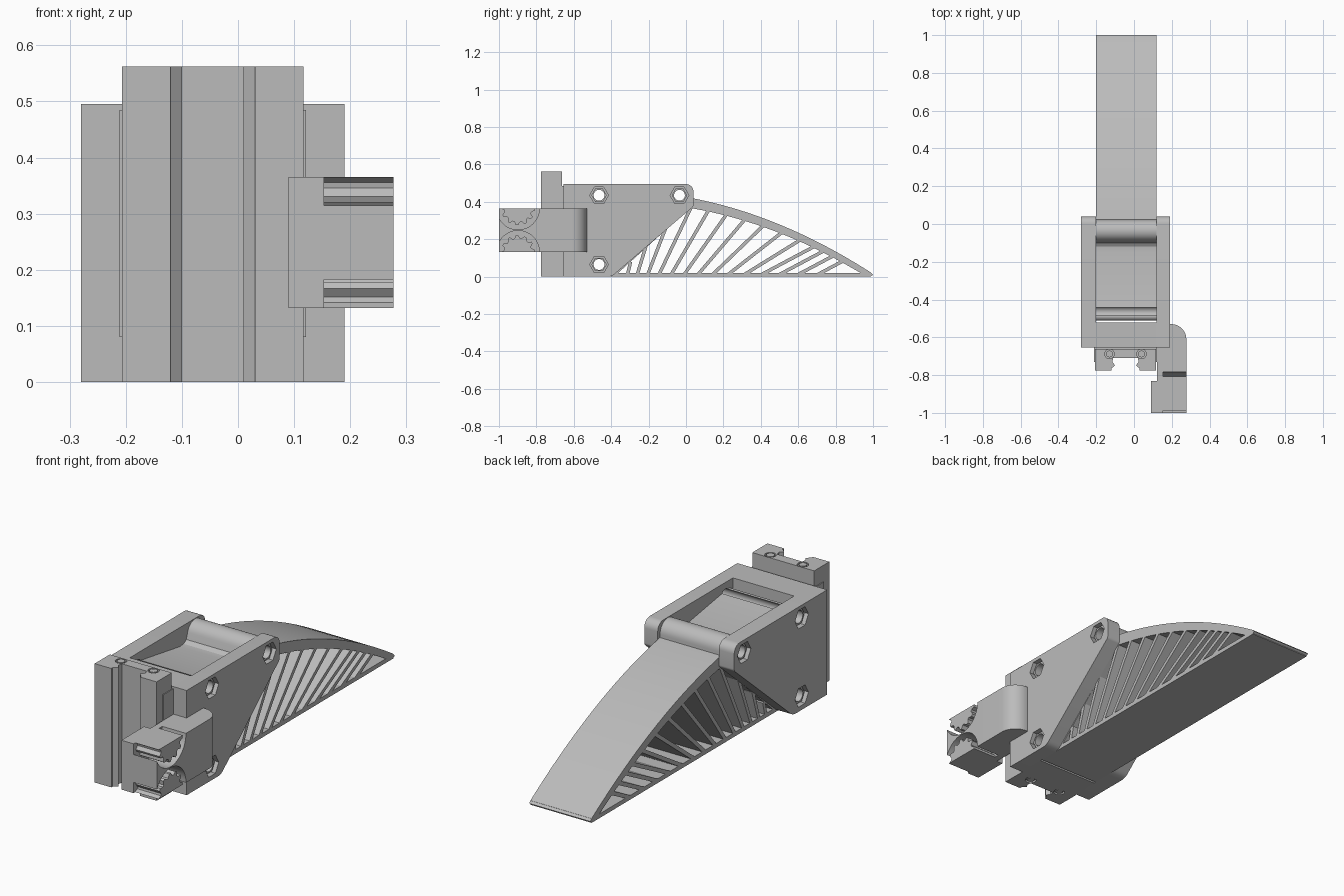
import bpy, bmesh, math

cube = bpy.data.objects.get("Cube")
if cube:
    bpy.data.objects.remove(cube, do_unlink=True)

grey = bpy.data.materials.new("plain grey")
grey.use_nodes = True
COLOUR = (0.5, 0.5, 0.5, 1)
grey.diffuse_color = COLOUR
grey.node_tree.nodes["Principled BSDF"].inputs["Base Color"].default_value = COLOUR


def extrude(name, outline, axis, low, high):
    """Extrude a (y, z) outline along x, or an (x, y) outline along z."""
    bm = bmesh.new()
    place = (lambda p: (low, *p)) if axis == "x" else (lambda p: (*p, low))
    face = bm.faces.new([bm.verts.new(place(p)) for p in outline])
    out = bmesh.ops.extrude_face_region(bm, geom=[face])
    move = (high - low, 0, 0) if axis == "x" else (0, 0, high - low)
    moved = [v for v in out["geom"] if isinstance(v, bmesh.types.BMVert)]
    bmesh.ops.translate(bm, verts=moved, vec=move)
    bmesh.ops.recalc_face_normals(bm, faces=bm.faces)
    mesh = bpy.data.meshes.new(name)
    bm.to_mesh(mesh)
    bm.free()
    mesh.materials.append(grey)
    obj = bpy.data.objects.new(name, mesh)
    bpy.context.scene.collection.objects.link(obj)
    smooth(mesh)
    return obj


def smooth(mesh):
    mesh.shade_smooth()
    mesh.set_sharp_from_angle(angle=math.radians(28))


def arc(cy, cz, r, start, end, n):
    angles = [math.radians(start + (end - start) * i / n) for i in range(n + 1)]
    return [(cy + r * math.cos(a), cz + r * math.sin(a)) for a in angles]


def circle(cy, cz, r, n):
    return arc(cy, cz, r, 0, 360, n)[:-1]


def cut(obj, cutters):
    """Subtract the cutters from an object, then remove them."""
    for c in cutters:
        c.hide_render = True
        mod = obj.modifiers.new("cut", "BOOLEAN")
        mod.operation = "DIFFERENCE"
        mod.solver = "EXACT"
        mod.object = c
    graph = bpy.context.evaluated_depsgraph_get()
    mesh = bpy.data.meshes.new_from_object(obj.evaluated_get(graph))
    obj.modifiers.clear()
    obj.data = mesh
    smooth(mesh)
    for c in cutters:
        bpy.data.objects.remove(c, do_unlink=True)


LEFT, RIGHT = 0.12, -0.20          # inner faces of the housing walls
BOLTS = [(-0.465, 0.435), (-0.035, 0.435), (-0.465, 0.065)]

# Housing: two side plates with hexagonal bolt recesses, and a front block
plate = ([(-0.655, 0), (-0.655, 0.495)] + arc(0.0, 0.455, 0.04, 90, 0, 8)
         + arc(0.02, 0.385, 0.02, 0, -45, 4) + arc(-0.42, 0.06, 0.06, -45, -90, 5))
for name, x0, x1, h0, h1 in [("left_side_plate", LEFT, 0.19, 0.155, 0.25),
                             ("right_side_plate", -0.28, RIGHT, -0.35, -0.245)]:
    side = extrude(name, plate, "x", x0, x1)
    tools = []
    for y, z in BOLTS:
        tools.append(extrude("hex_cutter", circle(y, z, 0.05, 6), "x", h0, h1))
        tools.append(extrude("hole_cutter", circle(y, z, 0.029, 24), "x", x0 - 0.05, x1 + 0.05))
    cut(side, tools)
    # Raised hexagonal nut ring inside each recess
    for y, z in BOLTS:
        n0, n1 = (0.15, 0.175) if x0 > 0 else (-0.265, -0.24)
        nut = extrude("nut", circle(y, z, 0.041, 6), "x", n0, n1)
        cut(nut, [extrude("nut_cutter", circle(y, z, 0.029, 24), "x", n0 - 0.05, n1 + 0.05)])
extrude("housing_front", [(-0.655, 0), (-0.655, 0.495), (-0.522, 0.495), (-0.522, 0)],
        "x", RIGHT, LEFT)

# Pivoting body inside the housing, with a barrel at the rear bolt
body = ([(-0.512, 0), (-0.512, 0.43)] + arc(-0.487, 0.435, 0.025, 180, 100, 6)
        + [(-0.15, 0.405), (-0.12, 0.407), (-0.1, 0.42)]
        + arc(-0.035, 0.435, 0.058, 165, 0, 16) + [(0.025, 0.37), (-0.385, 0)])
pivot_body = extrude("pivot_body", body, "x", RIGHT, LEFT)
cut(pivot_body, [extrude("hole_cutter", circle(y, z, 0.029, 24), "x", -0.3, 0.3)
                 for y, z in BOLTS])


# Blade: curved top skin, flat floor, and leaning ribs between them
def top_height(y):
    t = y - 0.03
    return 0.42 - 0.19 * t - 0.235 * t * t


def under_height(y):
    return top_height(y) - 0.055 * (1.0 - 0.35 * max(y, 0))


steps = [0.0 + 0.985 * i / 28 for i in range(29)]
skin = ([(y, top_height(y)) for y in steps] + [(1.0, 0.01), (0.985, 0)]
        + [(y, max(under_height(y), 0.002)) for y in reversed(steps[:-1])])
extrude("blade_top_skin", skin, "x", RIGHT, LEFT)
extrude("blade_floor", [(-0.42, 0), (0.99, 0), (0.99, 0.02), (-0.42, 0.02)], "x", RIGHT, LEFT)

for i in range(15):
    foot = -0.36 + 0.045 * i + 0.0022 * i * i
    lean = math.radians(max(80 - 72 * (foot + 0.36), 28))
    dy, dz = math.cos(lean), math.sin(lean)
    length = 0.0
    while length < 0.6:
        y, z = foot + dy * length, 0.01 + dz * length
        if z > under_height(y) + 0.012 or z > y + 0.375:
            break
        length += 0.004
    if length < 0.03:
        continue
    ny, nz = -dz * 0.009, dy * 0.009
    end_y, end_z = foot + dy * length, 0.01 + dz * length
    extrude("blade_rib", [(foot + ny, 0.01 + nz), (foot - ny, 0.01 - nz),
                          (end_y - ny, end_z - nz), (end_y + ny, end_z + nz)],
            "x", RIGHT, LEFT)

# Mounting rail with a notched channel facing forward
MID = -0.045
half = [(0.065, -0.71), (0.07, -0.73), (0.055, -0.748), (0.075, -0.765),
        (0.075, -0.775), (0.162, -0.775), (0.162, -0.662)]
rail = [(MID + x, y) for x, y in half] + [(MID - x, y) for x, y in reversed(half)]
rail_obj = extrude("mounting_rail", rail, "z", 0, 0.562)
extrude("rail_back", [(-0.205, -0.67), (0.115, -0.67), (0.115, -0.65), (-0.205, -0.65)],
        "z", 0, 0.485)
for s in (-1, 1):
    x0, x1 = MID + s * 0.155, MID + s * 0.166
    extrude("rail_side_pad", [(x0, -0.73), (x1, -0.73), (x1, -0.655), (x0, -0.655)],
            "z", 0.08, 0.485)

# Rail screws in ring-shaped recesses, at both ends
screw_x = (-0.13, 0.04)
cut(rail_obj, [extrude("screw_cutter", circle(x, -0.688, 0.025, 24), "z", z0, z0 + 0.04)
               for x in screw_x for z0 in (-0.03, 0.552)])
for x in screw_x:
    extrude("rail_screw", circle(x, -0.688, 0.018, 20), "z", 0.002, 0.562)

# Side clamp with a rounded rear corner and two arched pockets
LOW, HIGH = 0.132, 0.365
clamp = ([(0.09, -1.0), (0.277, -1.0)] + arc(0.197, -0.61, 0.08, 0, 90, 12)
         + [(0.185, -0.53), (0.185, -0.65), (0.122, -0.65), (0.122, -0.83), (0.09, -0.83)])
clamp_obj = extrude("side_clamp", clamp, "z", LOW, HIGH)
cut(clamp_obj, [extrude("pocket_cutter", circle(-0.898, z, 0.114, 48), "x", 0.153, 0.35)
                for z in (LOW, HIGH)])

# Toothed half discs sitting in the pockets
for name, z, s in [("upper_toothed_disc", HIGH, -1), ("lower_toothed_disc", LOW, 1)]:
    teeth = []
    for i in range(25):
        a = math.pi * i / 24
        r = 0.09 if i % 4 in (0, 1) else 0.074
        teeth.append((-0.898 + r * math.cos(a), z + s * r * math.sin(a)))
    extrude(name, teeth, "x", 0.15, 0.277)
